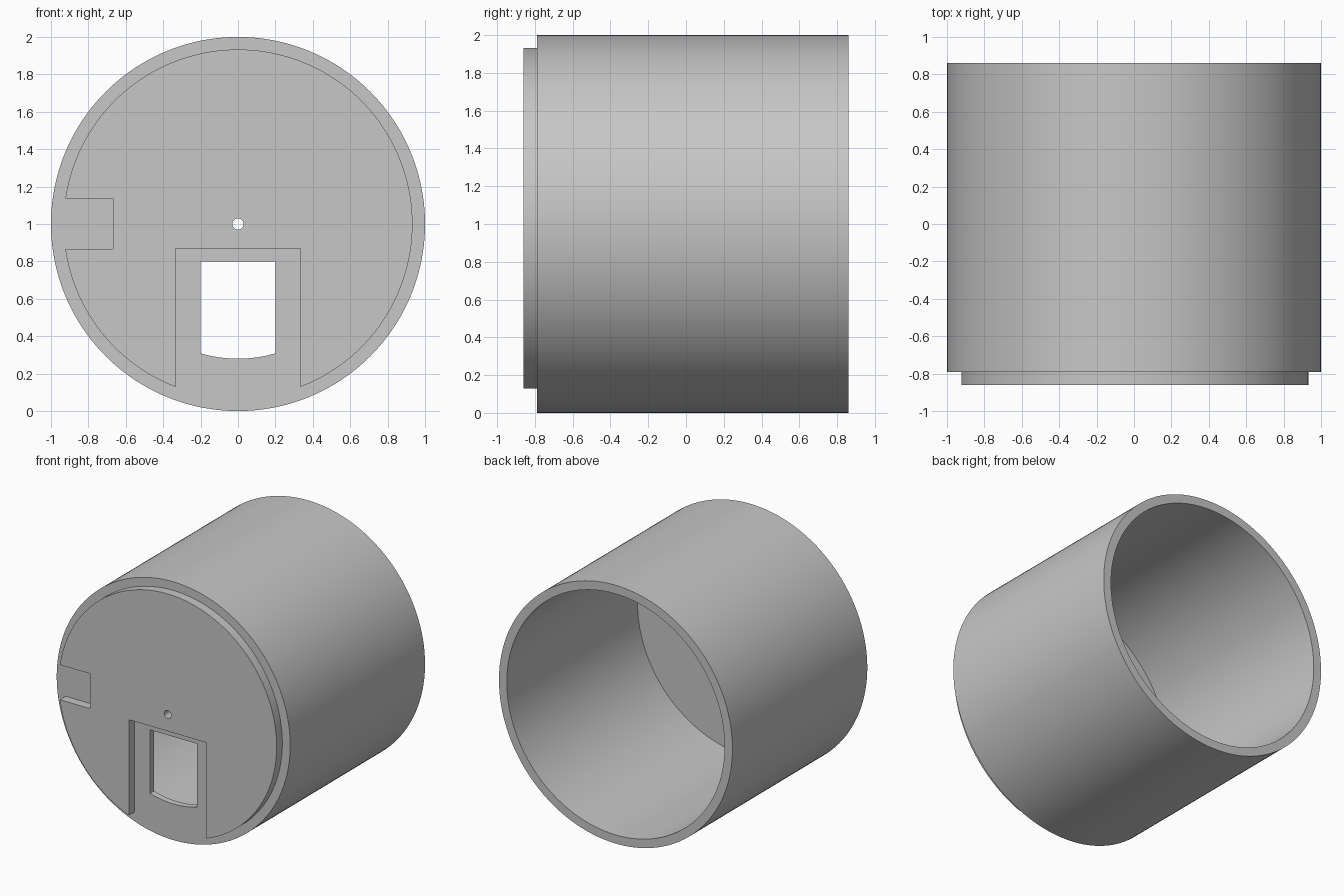
import bpy, bmesh
from math import radians, pi, sin, cos, asin
from mathutils import Matrix

if "Cube" in bpy.data.objects:
    bpy.data.objects.remove(bpy.data.objects["Cube"])

SEGMENTS = 160
AXIS_Z = 1.0            # height of the cylinder axis
FRONT, SHOULDER, FLOOR, BACK = -0.86, -0.79, -0.74, 0.86
OUTER, INNER, BOSS = 1.0, 0.933, 0.933

grey = bpy.data.materials.new("plain_grey")
grey.use_nodes = True
colour = (0.57, 0.57, 0.57, 1)
grey.diffuse_color = colour
grey.node_tree.nodes["Principled BSDF"].inputs["Base Color"].default_value = colour


def finish(name, bm):
    bmesh.ops.recalc_face_normals(bm, faces=bm.faces)
    mesh = bpy.data.meshes.new(name)
    bm.to_mesh(mesh)
    bm.free()
    obj = bpy.data.objects.new(name, mesh)
    mesh.materials.append(grey)
    bpy.context.collection.objects.link(obj)
    return obj


def prism(name, outline, y0, y1):
    """Extrude an (x, z) outline along y."""
    bm = bmesh.new()
    face = bm.faces.new([bm.verts.new((x, y0, z)) for x, z in outline])
    new = bmesh.ops.extrude_face_region(bm, geom=[face])["geom"]
    verts = [v for v in new if isinstance(v, bmesh.types.BMVert)]
    bmesh.ops.translate(bm, verts=verts, vec=(0, y1 - y0, 0))
    return finish(name, bm)


def disc(name, radius, y0, y1, segments=SEGMENTS):
    steps = [2 * pi * i / segments for i in range(segments)]
    return prism(name, [(radius * cos(a), AXIS_Z + radius * sin(a)) for a in steps], y0, y1)


def box(name, x0, x1, z0, z1, y0, y1):
    return prism(name, [(x0, z0), (x1, z0), (x1, z1), (x0, z1)], y0, y1)


def cut(obj, cutters):
    bpy.context.view_layer.objects.active = obj
    for cutter in cutters:
        cutter.hide_render = True
        mod = obj.modifiers.new("cut", "BOOLEAN")
        mod.operation, mod.solver, mod.object = "DIFFERENCE", "EXACT", cutter
        bpy.ops.object.modifier_apply(modifier=mod.name)


# Cutters: pin hole, window with a curved sill, side notch, lower notch
pin_hole = disc("pin_hole_cutter", 0.03, -1, -0.6, 32)
sill, half = 0.72, 0.2
spread = asin(half / sill)
arc = [spread * (i / 8 - 1) for i in range(17)]
window = prism("window_cutter",
               [(sill * sin(a), AXIS_Z - sill * cos(a)) for a in arc]
               + [(half, 0.8), (-half, 0.8)], -1, -0.6)
side_notch = box("side_notch_cutter", -1.1, -0.667, 0.867, 1.137, -1, -0.7)
lower_notch = box("lower_notch_cutter", -0.333, 0.333, -0.1, 0.87, -1, -0.7)

# Open-backed cup: revolved wall and floor
bm = bmesh.new()
profile = [(0, SHOULDER), (OUTER, SHOULDER), (OUTER, BACK),
           (INNER, BACK), (INNER, FLOOR), (0, FLOOR)]
verts = [bm.verts.new((r, y, AXIS_Z)) for r, y in profile]
edges = [bm.edges.new(pair) for pair in zip(verts, verts[1:])]
bmesh.ops.spin(bm, geom=verts + edges, cent=(0, 0, AXIS_Z), axis=(0, 1, 0),
               angle=2 * pi, steps=SEGMENTS)
bmesh.ops.remove_doubles(bm, verts=bm.verts, dist=0.0001)
cup = finish("cup_body", bm)
cut(cup, [pin_hole, window])

# Raised front plate with its notches
plate = disc("front_plate", BOSS, FRONT, SHOULDER)
cut(plate, [pin_hole, side_notch, lower_notch])

for cutter in (pin_hole, window, side_notch, lower_notch):
    bpy.data.objects.remove(cutter)

# Smooth round walls, sharp rims
bpy.ops.object.select_all(action="DESELECT")
for obj in (cup, plate):
    obj.select_set(True)
bpy.context.view_layer.objects.active = cup
bpy.ops.object.shade_smooth_by_angle(angle=radians(30))
